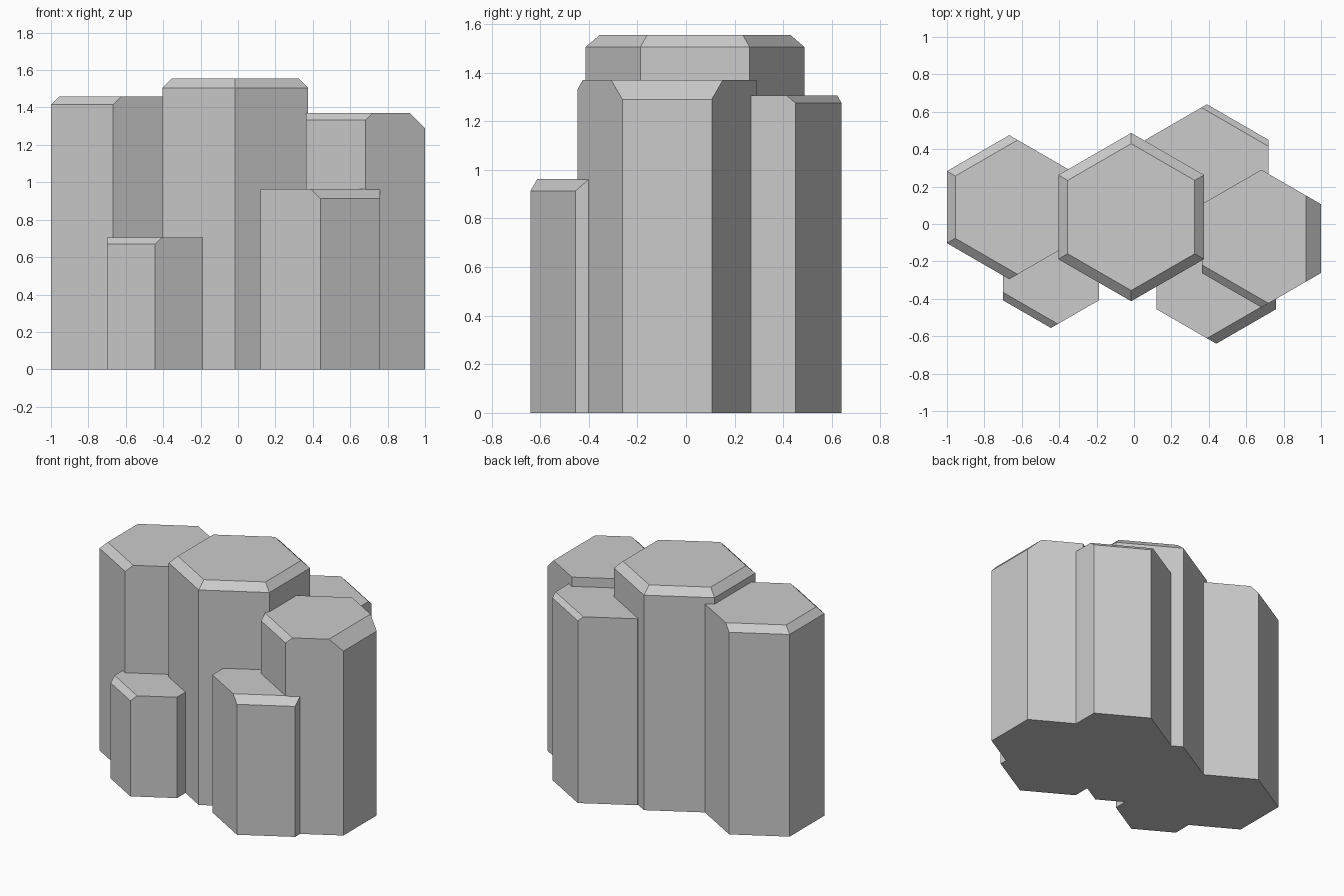
import bpy, bmesh
from math import cos, sin, radians
from mathutils import Vector

if "Cube" in bpy.data.objects:
    bpy.data.objects.remove(bpy.data.objects["Cube"])

# Compass angles of the six side faces
E, NE, NW, W, SW, SE = 0, 60, 120, 180, 240, 300


def column(name, x, y, r, h, chamfers):
    """Hexagonal column whose chosen top edges are sliced off at 45 degrees."""
    bm = bmesh.new()
    ring = [bm.verts.new((x + r * cos(radians(a)), y + r * sin(radians(a)), 0))
            for a in range(30, 390, 60)]
    base = bm.faces.new(ring)
    top = bmesh.ops.extrude_face_region(bm, geom=[base], use_keep_orig=True)["geom"]
    bmesh.ops.translate(bm, vec=(0, 0, h),
                        verts=[v for v in top if isinstance(v, bmesh.types.BMVert)])
    apothem = r * cos(radians(30))
    for angle, d in chamfers.items():
        n = Vector((cos(radians(angle)), sin(radians(angle)), 0))
        cut = bmesh.ops.bisect_plane(
            bm, geom=bm.verts[:] + bm.edges[:] + bm.faces[:],
            plane_co=Vector((x, y, h - d)) + n * apothem,
            plane_no=n + Vector((0, 0, 1)), clear_outer=True)["geom_cut"]
        bmesh.ops.edgeloop_fill(
            bm, edges=[e for e in cut if isinstance(e, bmesh.types.BMEdge)])
    bmesh.ops.recalc_face_normals(bm, faces=bm.faces[:])
    mesh = bpy.data.meshes.new(name)
    bm.to_mesh(mesh)
    bm.free()
    obj = bpy.data.objects.new(name, mesh)
    bpy.context.collection.objects.link(obj)


# Tall columns
column("centre_column", -0.015, 0.037, 0.45, 1.555,
       {a: 0.05 for a in (E, NE, NW, W, SW, SE)})
column("left_column", -0.667, 0.09, 0.385, 1.46, {NW: 0.045, W: 0.045, SW: 0.045})
column("right_column", 0.681, -0.078, 0.368, 1.37, {E: 0.08, SW: 0.038})
column("back_column", 0.39, 0.259, 0.381, 1.305, {NE: 0.03})

# Short columns at the front
column("front_right_column", 0.44, -0.27, 0.37, 0.963, {SE: 0.05})
column("front_left_column", -0.444, -0.26, 0.296, 0.706, {SW: 0.037})
